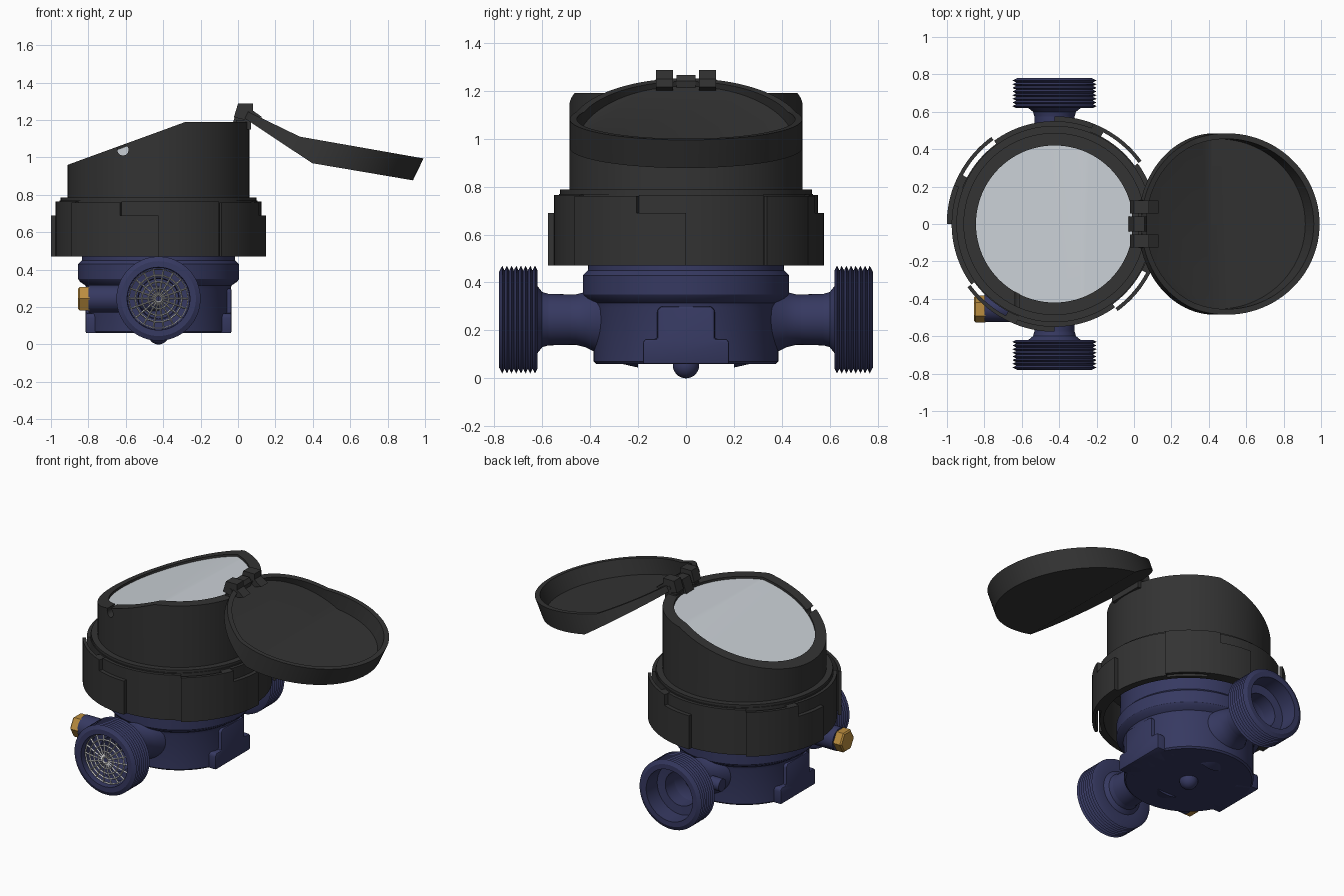
import bpy, bmesh, math
from mathutils import Matrix

if "Cube" in bpy.data.objects:
    bpy.data.objects.remove(bpy.data.objects["Cube"])

CX, PZ = -0.425, 0.245      # body axis x, pipe axis height


def mat(name, rgb):
    m = bpy.data.materials.new(name)
    m.diffuse_color = (*rgb, 1)
    m.use_nodes = True
    m.node_tree.nodes["Principled BSDF"].inputs["Base Color"].default_value = m.diffuse_color
    return m


BLACK = mat("black_plastic", (0.033, 0.033, 0.033))
BLUE = mat("blue_paint", (0.037, 0.041, 0.12))
BRASS = mat("brass", (0.5, 0.27, 0.05))
GLASS = mat("pale_glass", (0.6, 0.64, 0.68))


def finish(name, bm, material=None):
    bmesh.ops.remove_doubles(bm, verts=bm.verts, dist=1e-5)
    bmesh.ops.recalc_face_normals(bm, faces=bm.faces)
    me = bpy.data.meshes.new(name)
    bm.to_mesh(me)
    bm.free()
    ob = bpy.data.objects.new(name, me)
    bpy.context.collection.objects.link(ob)
    if material:
        me.materials.append(material)
    return ob


def lathe(name, prof, material=None, axis='z', centre=(0, 0, 0), seg=96, closed=False):
    """Spin (radius, height) points about an axis."""
    bm = bmesh.new()
    cx, cy, cz = centre
    rings = []
    for i in range(seg):
        a = 2 * math.pi * i / seg
        ring = []
        for r, h in prof:
            c, s = r * math.cos(a), r * math.sin(a)
            p = {'z': (c, s, h), 'y': (c, h, s), 'x': (h, c, s)}[axis]
            ring.append(bm.verts.new((p[0] + cx, p[1] + cy, p[2] + cz)))
        rings.append(ring)
    n = len(prof)
    for i in range(seg):
        A, B = rings[i], rings[(i + 1) % seg]
        for j in range(n if closed else n - 1):
            k = (j + 1) % n
            bm.faces.new((A[j], B[j], B[k], A[k]))
    return finish(name, bm, material)


def disc(name, r, h0, h1, material=None, **kw):
    return lathe(name, [(0, h0), (r, h0), (r, h1), (0, h1)], material, **kw)


def prism(name, poly, lo, hi, material=None, axis='y'):
    """Extrude a side outline (x,z along y, or y,z along x)."""
    bm = bmesh.new()
    put = (lambda p: (p[0], lo, p[1])) if axis == 'y' else (lambda p: (lo, p[0], p[1]))
    f = bm.faces.new([bm.verts.new(put(p)) for p in poly])
    new = bmesh.ops.extrude_face_region(bm, geom=[f])['geom']
    d = (0, hi - lo, 0) if axis == 'y' else (hi - lo, 0, 0)
    bmesh.ops.translate(bm, vec=d, verts=[v for v in new if isinstance(v, bmesh.types.BMVert)])
    return finish(name, bm, material)


def apply_mod(ob, kind, **props):
    m = ob.modifiers.new(kind, kind)
    for k, v in props.items():
        setattr(m, k, v)
    bpy.context.view_layer.objects.active = ob
    bpy.ops.object.modifier_apply(modifier=m.name)


def boolean(ob, tool, op='DIFFERENCE'):
    tool.hide_render = True
    apply_mod(ob, 'BOOLEAN', object=tool, operation=op, solver='EXACT')
    bpy.data.objects.remove(tool)


AX = (CX, 0, 0)
PIPE = (CX, 0, PZ)

# meter body and bottom nub
lathe("body", [(0, .06), (.375, .06), (.385, .07), (.385, .295), (.39, .315), (.42, .335),
               (.43, .35), (.43, .43), (.41, .45), (.405, .75), (0, .75)], BLUE, centre=AX)
lathe("bottom_nub", [(.055 * math.sin(math.pi * i / 16), .055 - .055 * math.cos(math.pi * i / 16))
                     for i in range(17)], BLUE, centre=AX, seg=32)

# threaded pipe stubs, front and back
for name, s in (("inlet_pipe", -1), ("outlet_pipe", 1)):
    prof = [(0, .2), (.2, .2), (.175, .31), (.14, .37), (.115, .42), (.105, .46), (.105, .565),
            (.115, .6), (.14, .62), (.205, .62)]
    for i in range(8):
        y = .622 + i * .0195
        prof += [(.225, y + .008), (.205, y + .0185)]
    prof += [(.2, .78), (.168, .78), (.165, .67), (.11, .665), (.105, .48), (0, .48)]
    lathe(name, [(r, s * y) for r, y in prof], BLUE, 'y', PIPE, 64)

# side plates on both flanks of the body
half = [(.18, .06), (.18, .15), (.17, .165), (.12, .165), (.12, .285), (.105, .30)]
outline = half + [(-y, z) for y, z in reversed(half)]
for name, s in (("right_plate", 1), ("left_plate", -1)):
    p = prism(name, outline, CX + s * .25, CX + s * .39, BLUE, 'x')
    apply_mod(p, 'BEVEL', width=.008, segments=2)

# test-port bosses and brass plug
disc("front_boss", .073, -.8, CX, BLUE, axis='x', centre=(0, -.45, PZ), seg=40)
disc("back_boss", .04, -.6, CX, BLUE, axis='x', centre=(0, .48, PZ), seg=32)
lathe("brass_plug", [(0, -.795), (.072, -.795), (.072, -.847), (.063, -.855), (0, -.855)],
      BRASS, 'x', (0, -.455, PZ), 6)

# inlet strainer mesh
bm = bmesh.new()
N = 18
rows = [[bm.verts.new((CX + r * math.cos(2 * math.pi * i / N), y, PZ + r * math.sin(2 * math.pi * i / N)))
         for i in range(N)]
        for r, y in ((.02, -.765), (.055, -.763), (.09, -.758), (.125, -.752), (.16, -.745))]
for A, B in zip(rows, rows[1:]):
    for i in range(N):
        j = (i + 1) % N
        bm.faces.new((A[i], A[j], B[j], B[i]))
bm.faces.new(rows[0])
strainer = finish("inlet_strainer", bm)
apply_mod(strainer, 'WIREFRAME', thickness=.014, use_even_offset=False)

# locking ring: hollow core plus four-fold clip walls
lathe("locking_ring", [(.505, .47), (.53, .47), (.53, .77), (.525, .77), (.525, .787), (.45, .787),
                       (.45, .74), (.505, .74)], BLACK, centre=AX, closed=True)
bm = bmesh.new()


def arc_block(r0, r1, z0, z1, a0, a1):
    n = max(2, round((a1 - a0) / 3))
    rows = []
    for i in range(n + 1):
        a = math.radians(a0 + (a1 - a0) * i / n)
        rows.append([bm.verts.new((CX + r * math.cos(a), r * math.sin(a), z))
                     for r, z in ((r0, z0), (r1, z0), (r1, z1), (r0, z1))])
    for A, B in zip(rows, rows[1:]):
        for j in range(4):
            k = (j + 1) % 4
            bm.faces.new((A[j], A[k], B[k], B[j]))
    bm.faces.new(rows[0])
    bm.faces.new(rows[-1])


for k in range(4):
    q = 90 * k
    arc_block(.52, .55, .47, .765, q, q + 36)            # plain wall
    arc_block(.555, .575, .47, .76, q + 36, q + 62)      # free clip arm with slot behind
    arc_block(.52, .5755, .47, .76, q + 62, q + 69)      # clip root
    arc_block(.52, .576, .47, .69, q + 69, q + 90)       # low step
    arc_block(.52, .55, .69, .765, q + 69, q + 90)       # recess above step
finish("ring_clips", bm, BLACK)


# register housing with sloped top, bored for the window
def roof(drop):
    return prism("roof_cutter", [(-1.2, .855 - drop), (-.28, 1.19 - drop), (.4, 1.19 - drop),
                                 (.4, 1.6), (-1.2, 1.6)], -1, 1)


housing = disc("housing", .487, .76, 1.4, BLACK, centre=AX)
boolean(housing, roof(0))
boolean(housing, disc("bore_cutter", .42, .9, 1.5, centre=AX))
boolean(housing, disc("notch_cutter", .03, -.6, -.3, axis='y', centre=(-.615, 0, 1.04), seg=24))
window = disc("window", .42, .88, 1.4, GLASS, centre=AX)
boolean(window, roof(.015))

# lid tray, modelled along its own plane then tilted open
LC = (.47, 0, 0)
lid = disc("lid", .485, -.3, .5, BLACK, centre=LC)
boolean(lid, prism("lid_outline", [(-.1, .006), (.309, .006), (1.1, .23), (1.1, .101),
                                   (.43, -.093), (-.1, -.02)], -1, 1), 'INTERSECT')
cavity = disc("lid_cavity", .455, -.3, .5, centre=LC)
boolean(cavity, prism("floor_outline", [(-.1, -.002), (.43, -.068), (1.1, .127), (1.1, .4), (-.1, .4)],
                      -1, 1), 'INTERSECT')
boolean(lid, cavity)
lid.data.transform(Matrix.Translation((.05, 0, 1.24)) @ Matrix.Rotation(math.radians(25.8), 4, 'Y'))

# hinge: lug on the housing, two arms on the lid, and a pin
prism("hinge_lug", [(-.03, 1.18), (.06, 1.18), (.07, 1.24), (.055, 1.265), (.0, 1.265)], -.04, .04, BLACK)
prism("hinge_base", [(-.01, 1.15), (.07, 1.15), (.07, 1.2), (-.01, 1.2)], -.12, .12, BLACK)
for name, s in (("left_hinge_arm", -1), ("right_hinge_arm", 1)):
    prism(name, [(-.022, 1.215), (.0, 1.287), (.08, 1.287), (.08, 1.25), (.13, 1.215), (.06, 1.195)],
          s * .055, s * .125, BLACK)
disc("hinge_pin", .012, -.128, .128, BLACK, axis='y', centre=(.035, 0, 1.235), seg=16)

# smooth round surfaces, keep hard edges
bpy.ops.object.select_all(action='DESELECT')
for ob in bpy.context.scene.objects:
    ob.select_set(True)
bpy.context.view_layer.objects.active = housing
bpy.ops.object.shade_smooth_by_angle(angle=math.radians(30))
